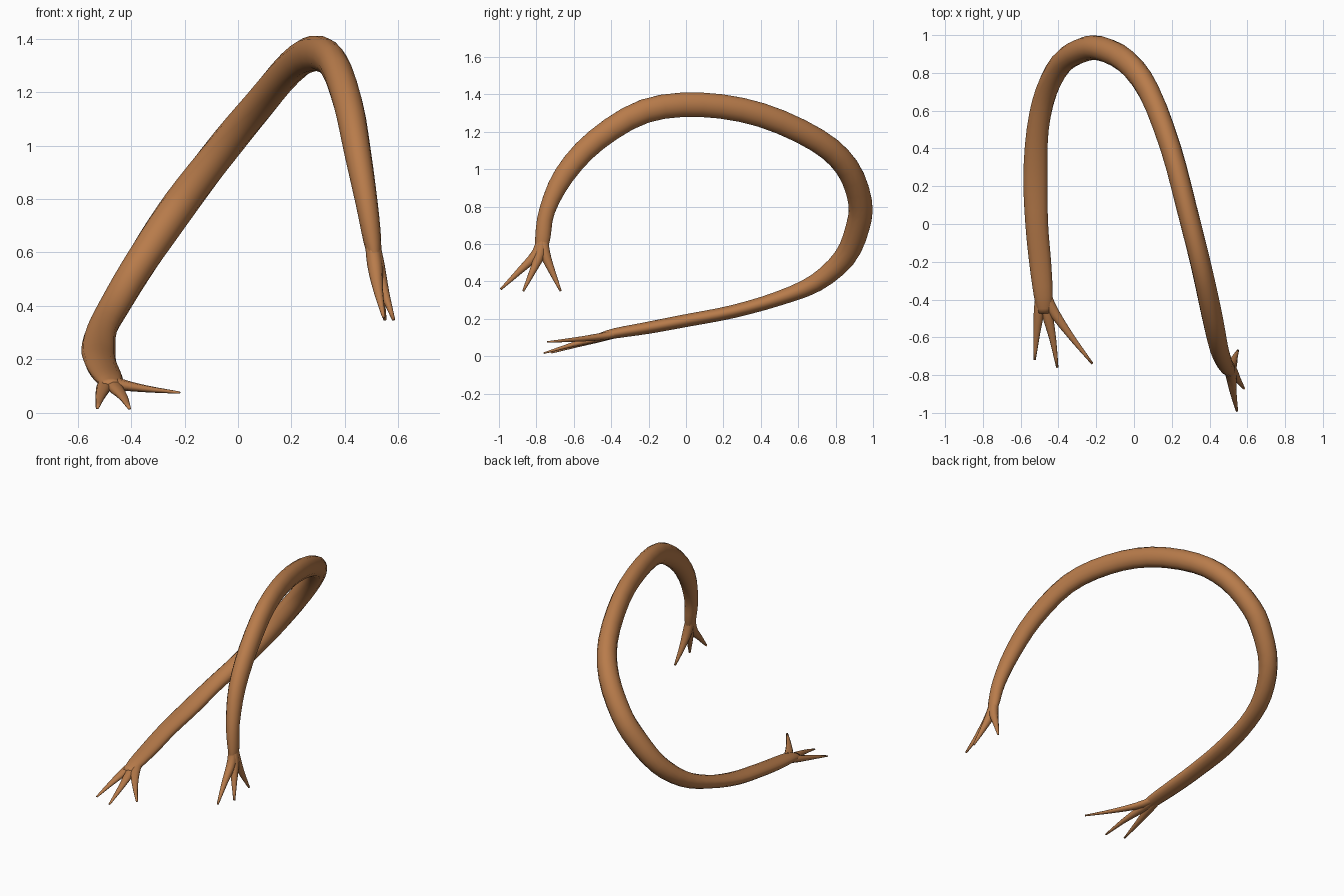
import bpy, bmesh, math
from mathutils import Vector

mat = bpy.data.materials.new("bark_brown")
mat.diffuse_color = (0.48, 0.20, 0.07, 1)


def spline(rows, steps):
    """Catmull-Rom through rows of (x, y, z, width radius, depth radius)."""
    pts = [Vector(r) for r in rows]
    pts = [pts[0] * 2 - pts[1]] + pts + [pts[-1] * 2 - pts[-2]]
    out = []
    for i in range(1, len(pts) - 2):
        a, b, c, d = pts[i - 1:i + 3]
        for s in range(steps):
            t = s / steps
            out.append(0.5 * (2 * b + (c - a) * t + (2 * a - 5 * b + 4 * c - d) * t**2
                              + (3 * b - a - 3 * c + d) * t**3))
    return out + [pts[-2]]


def limb(name, rows, sides=14, steps=3):
    """Loft elliptical rings along a spline and cap both ends."""
    path = spline(rows, steps)
    bm = bmesh.new()
    rings = []
    for i, p in enumerate(path):
        c = Vector(p[:3])
        tan = (Vector(path[min(i + 1, len(path) - 1)][:3]) - Vector(path[max(i - 1, 0)][:3])).normalized()
        u = Vector((1, 0, 0))
        u = (u - tan * u.dot(tan)).normalized()
        v = tan.cross(u)
        rings.append([bm.verts.new(c + u * p[3] * math.cos(k * math.tau / sides)
                                   + v * p[4] * math.sin(k * math.tau / sides)) for k in range(sides)])
    for r, s in zip(rings, rings[1:]):
        for k in range(sides):
            n = (k + 1) % sides
            bm.faces.new((r[k], r[n], s[n], s[k]))
    bm.faces.new(rings[0])
    bm.faces.new(rings[-1])
    bmesh.ops.recalc_face_normals(bm, faces=bm.faces)
    me = bpy.data.meshes.new(name)
    bm.to_mesh(me)
    bm.free()
    for f in me.polygons:
        f.use_smooth = True
    me.materials.append(mat)
    ob = bpy.data.objects.new(name, me)
    bpy.context.collection.objects.link(ob)


# Long curved branch, low end to high end
limb("branch", [
    (-0.475, -0.47, 0.100, 0.035, 0.020),
    (-0.480, -0.38, 0.122, 0.050, 0.028),
    (-0.497, -0.20, 0.152, 0.058, 0.033),
    (-0.515, 0.00, 0.190, 0.060, 0.035),
    (-0.522, 0.25, 0.238, 0.064, 0.036),
    (-0.510, 0.50, 0.310, 0.058, 0.040),
    (-0.465, 0.70, 0.395, 0.058, 0.050),
    (-0.385, 0.85, 0.530, 0.060, 0.060),
    (-0.280, 0.918, 0.690, 0.065, 0.065),
    (-0.180, 0.930, 0.830, 0.065, 0.065),
    (-0.040, 0.860, 1.010, 0.062, 0.065),
    (0.080, 0.700, 1.155, 0.058, 0.065),
    (0.195, 0.400, 1.290, 0.055, 0.066),
    (0.280, 0.080, 1.344, 0.054, 0.067),
    (0.355, -0.22, 1.310, 0.054, 0.066),
    (0.412, -0.48, 1.155, 0.055, 0.062),
    (0.448, -0.65, 0.970, 0.050, 0.057),
    (0.482, -0.742, 0.780, 0.041, 0.044),
    (0.503, -0.765, 0.640, 0.033, 0.042),
    (0.515, -0.775, 0.550, 0.018, 0.030),
])

# Three twigs at each end: hidden root, fork, middle and tip
low = [((-0.500, -0.44, 0.100), (-0.515, -0.58, 0.060), (-0.526, -0.72, 0.018)),
       ((-0.462, -0.46, 0.098), (-0.430, -0.61, 0.060), (-0.406, -0.76, 0.016)),
       ((-0.445, -0.43, 0.108), (-0.345, -0.58, 0.090), (-0.220, -0.74, 0.076))]
high = [((0.512, -0.795, 0.555), (0.525, -0.89, 0.455), (0.545, -0.99, 0.358)),
        ((0.520, -0.780, 0.550), (0.548, -0.822, 0.450), (0.582, -0.87, 0.348)),
        ((0.515, -0.755, 0.555), (0.530, -0.715, 0.450), (0.550, -0.67, 0.348))]
for end, root, twigs in (("low", (-0.485, -0.30, 0.135), low),
                         ("high", (0.498, -0.765, 0.67), high)):
    for i, (fork, mid, tip) in enumerate(twigs):
        flat = 0.72 if end == "low" else 1.0
        radii = (0.025, 0.029, 0.018, 0.006)
        limb(f"{end}_twig_{i + 1}",
             [(*p, r, r * flat) for p, r in zip((root, fork, mid, tip), radii)], sides=10)
